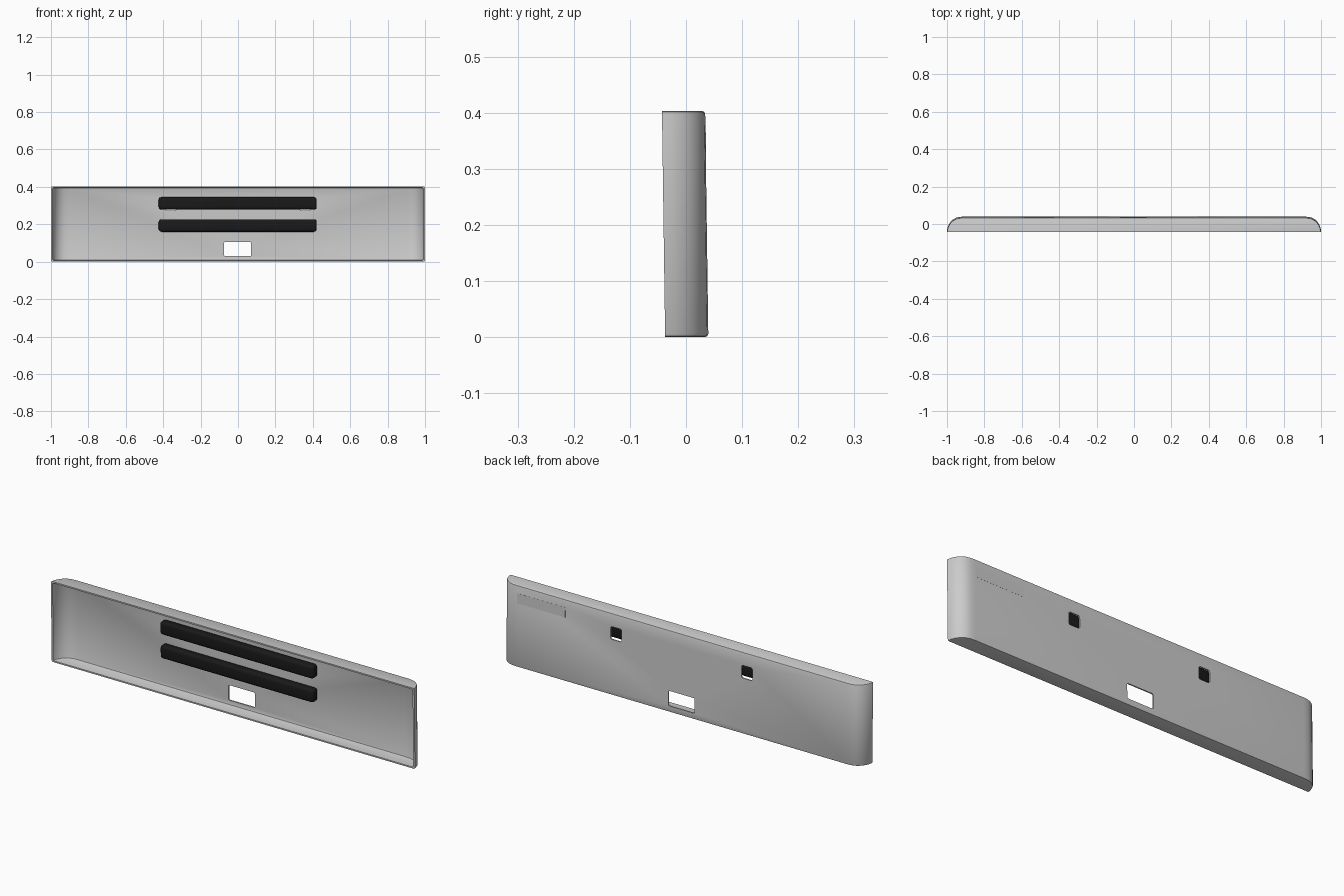
import bpy, bmesh
from mathutils import Vector

if "Cube" in bpy.data.objects:
    bpy.data.objects.remove(bpy.data.objects["Cube"])

H = 0.403
TILT = -0.014


def link(name, bm):
    bmesh.ops.recalc_face_normals(bm, faces=bm.faces)
    me = bpy.data.meshes.new(name)
    bm.to_mesh(me)
    bm.free()
    ob = bpy.data.objects.new(name, me)
    bpy.context.collection.objects.link(ob)
    return ob


def box(name, lo, hi, bevel=0.0, segs=3, long_only=None):
    """Box between two corners; optionally bevel edges running along one axis, or all."""
    bm = bmesh.new()
    bmesh.ops.create_cube(bm, size=1)
    for v in bm.verts:
        v.co = Vector([(a + b) / 2 + c * (b - a) for a, b, c in zip(lo, hi, v.co)])
    if bevel:
        edges = [e for e in bm.edges if long_only is None or
                 abs((e.verts[0].co - e.verts[1].co).normalized()[long_only]) > 0.9]
        bmesh.ops.bevel(bm, geom=edges, offset=bevel, segments=segs,
                        profile=0.5, affect='EDGES')
    return link(name, bm)


def apply_modifiers(ob):
    dg = bpy.context.evaluated_depsgraph_get()
    me = bpy.data.meshes.new_from_object(ob.evaluated_get(dg))
    ob.modifiers.clear()
    ob.data = me


def smooth(ob, angle=0.5):
    bpy.ops.object.select_all(action='DESELECT')
    ob.select_set(True)
    bpy.context.view_layer.objects.active = ob
    bpy.ops.object.shade_smooth_by_angle(angle=angle)


def tilt(ob):
    for v in ob.data.vertices:
        v.co.y += TILT * (v.co.z - H / 2)


# Tray-like panel: curved-end plan extruded upward, open at the front
half = [(1.0, -0.040), (0.997, -0.022), (0.990, -0.005), (0.980, 0.010),
        (0.968, 0.021), (0.953, 0.030), (0.935, 0.035), (0.91, 0.037)]
plan = half + [(-x, y) for x, y in reversed(half)]


def tray_solid(name, inset, front):
    bm = bmesh.new()
    pts = []
    for x, y in plan:
        sx = 1 if x > 0 else -1
        yy = front if y == -0.040 else y - inset * 0.9
        pts.append((x - sx * inset, yy))
    bottom = bm.faces.new([bm.verts.new((x, y, inset)) for x, y in pts])
    ext = bmesh.ops.extrude_face_region(bm, geom=[bottom])
    for v in [g for g in ext['geom'] if isinstance(g, bmesh.types.BMVert)]:
        v.co.z = H - inset
    # Soft outer rim along top and bottom, leaving the front opening square
    rim = [e for e in bm.edges
           if abs(e.verts[0].co.z - e.verts[1].co.z) < 1e-6
           and not all(abs(v.co.y - front) < 1e-6 for v in e.verts)]
    bmesh.ops.bevel(bm, geom=rim, offset=0.006, segments=2, profile=0.5,
                    affect='EDGES')
    return link(name, bm)


panel = tray_solid("panel_shell", 0.0, -0.040)
cutters = [tray_solid("cut_inside", 0.007, -0.060),
           box("cut_centre_window", (-0.075, 0.0, 0.030), (0.070, 0.08, 0.105), 0.006, 2, 1)]
for x in (-0.36, 0.36):
    cutters.append(box("cut_small_window", (x - 0.03, 0.0, 0.275),
                       (x + 0.03, 0.08, 0.338), 0.008, 3, 1))
for c in cutters:
    m = panel.modifiers.new("cut", 'BOOLEAN')
    m.operation = 'DIFFERENCE'
    m.solver = 'EXACT'
    m.object = c
apply_modifiers(panel)
for c in cutters:
    bpy.data.objects.remove(c)
tilt(panel)
smooth(panel)

# Flush plate near one upper corner of the back
plate = box("back_plate", (0.64, 0.033, 0.315), (0.905, 0.0375, 0.365))
tilt(plate)

# Two black rounded rails fixed to the inside
black = bpy.data.materials.new("black_rubber")
black.diffuse_color = (0.01, 0.01, 0.01, 1)
black.use_nodes = True
black.node_tree.nodes["Principled BSDF"].inputs["Base Color"].default_value = black.diffuse_color
for name, z in (("upper_rail", 0.312), ("lower_rail", 0.193)):
    rail = box(name, (-0.424, -0.012, z - 0.033), (0.421, 0.0305, z + 0.033), 0.014, 4)
    tilt(rail)
    rail.data.materials.append(black)
    smooth(rail)
